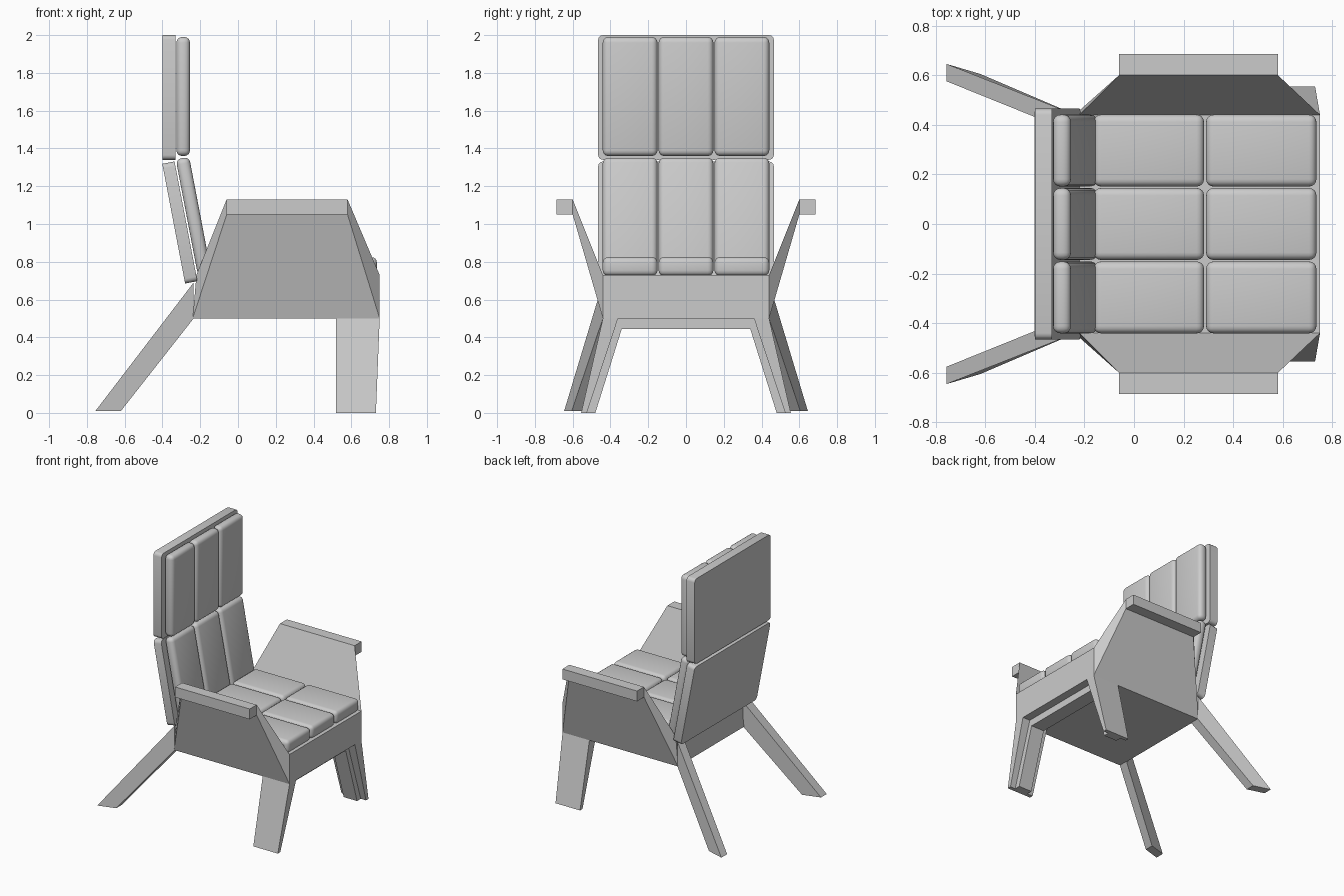
import bpy, bmesh
from math import radians, sin, cos
from mathutils import Matrix, Vector

if "Cube" in bpy.data.objects:
    bpy.data.objects.remove(bpy.data.objects["Cube"])


def finish(name, bm, smooth=False):
    bmesh.ops.recalc_face_normals(bm, faces=bm.faces[:])
    me = bpy.data.meshes.new(name)
    bm.to_mesh(me)
    bm.free()
    ob = bpy.data.objects.new(name, me)
    bpy.context.collection.objects.link(ob)
    if smooth:
        bpy.context.view_layer.objects.active = ob
        ob.select_set(True)
        bpy.ops.object.shade_smooth_by_angle(angle=radians(40))
        ob.select_set(False)
    return ob


def loft(name, rings):
    """Skin a solid through rings of equal point count."""
    bm = bmesh.new()
    vs = [[bm.verts.new(p) for p in r] for r in rings]
    n = len(rings[0])
    for a, b in zip(vs, vs[1:]):
        for i in range(n):
            j = (i + 1) % n
            bm.faces.new((a[i], a[j], b[j], b[i]))
    bm.faces.new(vs[0])
    bm.faces.new(vs[-1])
    return finish(name, bm)


def block(name, loc, size, tilt=0.0, radius=0.03, segs=4, corners_only=False):
    """Rounded box; corners_only rounds just the edges running through x."""
    bm = bmesh.new()
    bmesh.ops.create_cube(bm, size=1.0, matrix=Matrix.Diagonal((*size, 1)))
    edges = bm.edges[:]
    if corners_only:
        edges = [e for e in edges
                 if abs(e.verts[0].co.x - e.verts[1].co.x) > 1e-4]
    bmesh.ops.bevel(bm, geom=edges, offset=radius, segments=segs,
                    profile=0.5, affect='EDGES')
    bm.transform(Matrix.Translation(loc) @ Matrix.Rotation(tilt, 4, 'Y'))
    return finish(name, bm, True)


# Seat box with flaring arm panels and armrests, skinned across the width
base = [(-0.24, 0.50), (0.75, 0.50), (0.75, 0.73), (-0.22, 0.73)]
arm = [(-0.06, 1.05), (0.58, 1.05), (0.58, 1.13), (-0.06, 1.13)]
stations = [(-0.685, arm), (-0.6, arm), (-0.44, base),
            (0.44, base), (0.6, arm), (0.685, arm)]
loft("seat_frame_and_arms", [[(x, y, z) for x, z in prof] for y, prof in stations])

# Legs on both sides
for s, side in ((-1, "right"), (1, "left")):
    loft("rear_leg_" + side, [
        [(-0.235, s * 0.365, 0.50), (-0.235, s * 0.44, 0.50),
         (-0.235, s * 0.44, 0.69), (-0.235, s * 0.365, 0.69)],
        [(-0.62, s * 0.535, 0.01), (-0.62, s * 0.605, 0.01),
         (-0.755, s * 0.645, 0.01), (-0.755, s * 0.575, 0.01)]])
    loft("front_leg_" + side, [
        [(0.52, s * 0.36, 0.5), (0.75, s * 0.36, 0.5),
         (0.75, s * 0.44, 0.5), (0.52, s * 0.44, 0.5)],
        [(0.52, s * 0.525, 0), (0.73, s * 0.525, 0),
         (0.73, s * 0.555, 0), (0.52, s * 0.555, 0)]])

# Thin inner frame joining the front legs
half = [(0.38, 0.5), (0.54, 0.0), (0.48, 0.0), (0.34, 0.445)]
prof = half + [(-y, z) for y, z in reversed(half)]
loft("front_leg_frame", [[(x, y, z) for y, z in prof] for x in (0.57, 0.685)])

# Backrest panels
tilt = -radians(10.8)
block("upper_back_panel", (-0.365, 0, 1.67), (0.07, 0.93, 0.66),
      radius=0.025, segs=3, corners_only=True)
block("lower_back_panel", (-0.308, 0, 1.008), (0.066, 0.93, 0.645), tilt,
      radius=0.025, segs=3, corners_only=True)

# Cushions, three across
for i in range(3):
    y = (i - 1) * 0.296
    block(f"upper_back_cushion_{i}", (-0.29, y, 1.675), (0.072, 0.29, 0.63))
    block(f"lower_back_cushion_{i}", (-0.235, y, 1.04), (0.072, 0.29, 0.63), tilt)
    for j, x in enumerate((0.06, 0.513)):
        block(f"seat_cushion_{i}_{j}", (x, y, 0.775), (0.445, 0.29, 0.1))
